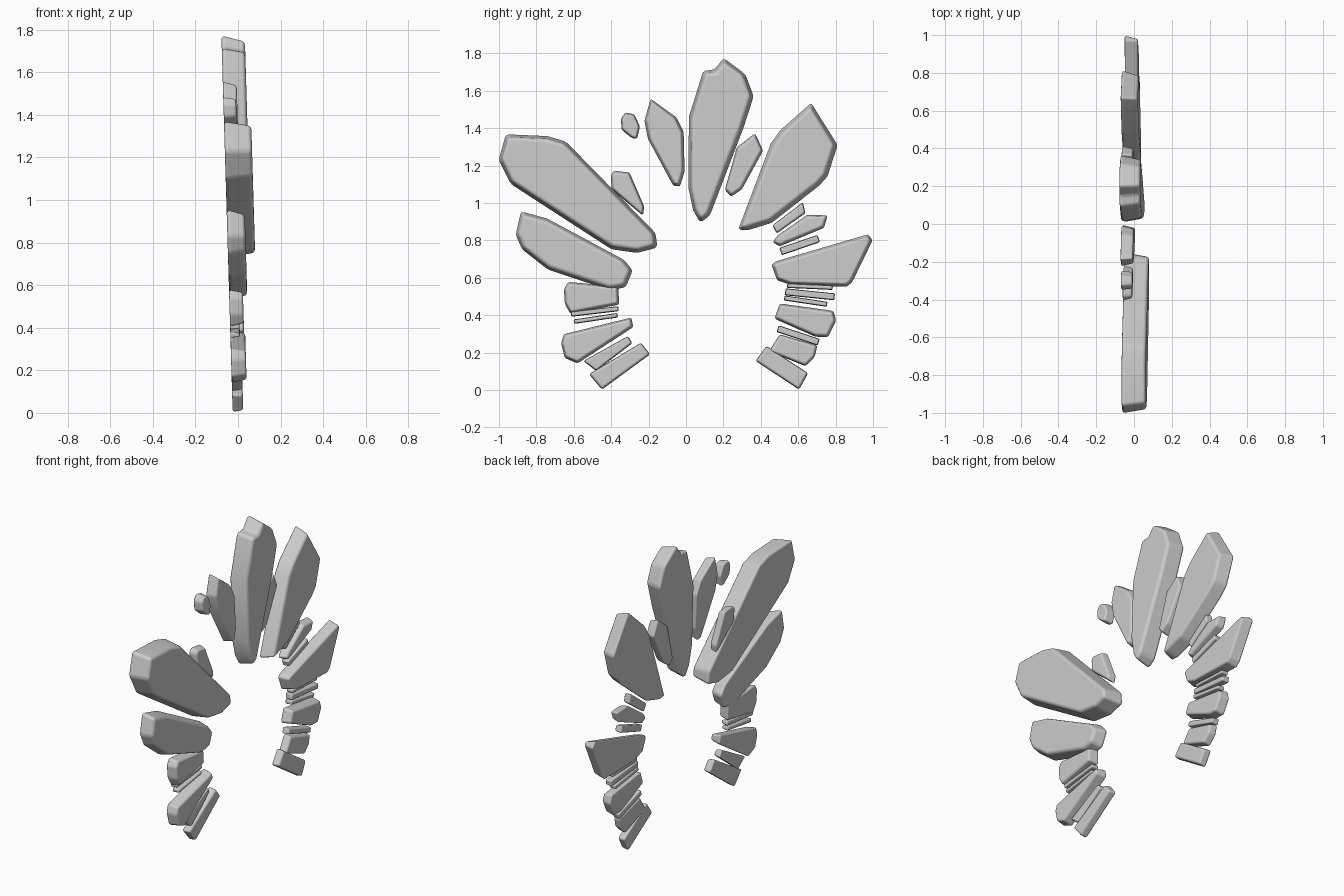
import bpy, bmesh
from mathutils import Vector


def stone(name, outline, depth=0.06, inset=0.012, bevel=0.012):
    """Slab of rock: outline in (y, z), wall side at -x, slightly smaller face at +x."""
    pts = [Vector(p) for p in outline]
    n = len(pts)
    area = sum(pts[i].x * pts[(i + 1) % n].y - pts[(i + 1) % n].x * pts[i].y for i in range(n))
    if area < 0:
        pts.reverse()
    face = []
    for i, p in enumerate(pts):
        a = (p - pts[i - 1]).normalized()
        b = (pts[(i + 1) % n] - p).normalized()
        na, nb = Vector((-a.y, a.x)), Vector((-b.y, b.x))
        face.append(p + (na + nb) / (1 + max(na.dot(nb), 0)) * inset)
    lean = lambda z: -0.025 - 0.03 * z      # the whole ring leans back
    bm = bmesh.new()
    back = [bm.verts.new((lean(p.y), p.x, p.y)) for p in pts]
    front = [bm.verts.new((lean(p.y) + depth, p.x, p.y)) for p in face]
    bm.faces.new(back[::-1])
    bm.faces.new(front)
    for i in range(n):
        j = (i + 1) % n
        bm.faces.new((back[i], back[j], front[j], front[i]))
    bmesh.ops.recalc_face_normals(bm, faces=bm.faces)
    me = bpy.data.meshes.new(name)
    bm.to_mesh(me)
    bm.free()
    ob = bpy.data.objects.new(name, me)
    bpy.context.collection.objects.link(ob)
    mod = ob.modifiers.new("worn_edges", "BEVEL")
    mod.width, mod.segments = bevel, 3
    mod.limit_method = "ANGLE"
    mod.angle_limit = 0.3
    mod.harden_normals = True
    for f in me.polygons:
        f.use_smooth = True
    return ob


def bar(name, a, b, width, depth=0.045):
    """Thin straight shim between two end points."""
    a, b = Vector(a), Vector(b)
    d = (b - a).normalized()
    s = Vector((-d.y, d.x)) * width / 2
    return stone(name, [a - s, b - s, b + s, a + s], depth, 0.003, 0.007)


# left pillar, bottom to top
stone("left_foot_stone", [(-.52, .085), (-.24, .255), (-.19, .19), (-.45, 0)], .05, .006)
stone("left_foot_shim", [(-.55, .155), (-.31, .29), (-.285, .25), (-.48, .1)], .045, .006, .009)
stone("left_wedge", [(-.67, .25), (-.655, .30), (-.29, .39), (-.28, .335), (-.58, .14), (-.65, .17)], .07)
bar("left_shim_low", (-.60, .365), (-.365, .40), .025)
bar("left_shim_high", (-.615, .405), (-.36, .435), .028)
stone("left_block", [(-.655, .54), (-.63, .58), (-.36, .555), (-.355, .455), (-.62, .405), (-.65, .46)], .065)

# large left arch stones
stone("left_lower_arch_stone", [(-.915, .83), (-.885, .96), (-.74, .92), (-.33, .70), (-.28, .64),
                                (-.32, .545), (-.41, .53), (-.74, .64), (-.88, .75)], .085, .02, .018)
stone("left_upper_arch_stone", [(-1.005, 1.23), (-.965, 1.37), (-.74, 1.36), (-.64, 1.33), (-.16, .84),
                                (-.15, .76), (-.26, .73), (-.40, .75), (-.94, 1.10)], .128, .02, .018)
stone("left_filler", [(-.405, 1.15), (-.385, 1.175), (-.30, 1.165), (-.22, .98), (-.23, .93), (-.40, 1.07)], .05)

# crown
stone("loose_pebble", [(-.35, 1.45), (-.325, 1.485), (-.275, 1.475), (-.245, 1.41), (-.26, 1.34),
                       (-.29, 1.345), (-.345, 1.39)], .06, .008)
stone("crown_left_stone", [(-.225, 1.44), (-.19, 1.56), (-.05, 1.46), (-.01, 1.38), (-.005, 1.17),
                           (-.03, 1.085), (-.07, 1.09), (-.205, 1.34)], .065, .016)
stone("keystone", [(.01, 1.08), (.012, 1.46), (.09, 1.71), (.15, 1.715), (.20, 1.78), (.32, 1.69),
                   (.365, 1.57), (.31, 1.40), (.13, .93), (.075, .89), (.035, .96)], .11, .02, .018)
stone("crown_right_filler", [(.205, 1.07), (.27, 1.30), (.37, 1.375), (.415, 1.28), (.30, 1.07), (.24, 1.03)], .06)
stone("right_upper_arch_stone", [(.275, .855), (.45, 1.32), (.50, 1.39), (.67, 1.54), (.815, 1.31),
                                 (.76, 1.14), (.715, 1.09), (.46, .89), (.33, .85)], .09, .025, .018)

# right pillar, top to bottom
stone("right_cap_shim", [(.46, .88), (.625, 1.005), (.64, .945), (.485, .835)], .045, .006, .009)
stone("right_small_stone", [(.46, .79), (.49, .83), (.65, .94), (.76, .935), (.74, .865), (.50, .765)], .055)
bar("right_upper_shim", (.505, .74), (.71, .81), .042)
stone("right_wing_stone", [(.455, .67), (.485, .585), (.56, .56), (.86, .55), (.89, .575),
                           (1.0, .80), (.975, .835), (.48, .69)], .07, .016)
bar("right_shim_1", (.54, .558), (.785, .547), .025)
bar("right_shim_2", (.53, .525), (.795, .498), .038)
bar("right_shim_3", (.525, .492), (.755, .458), .028)
stone("right_block", [(.47, .38), (.50, .465), (.79, .425), (.805, .37), (.76, .28), (.69, .283)], .065)
bar("right_shim_4", (.49, .328), (.71, .255), .038)
stone("right_lower_block", [(.44, .205), (.50, .30), (.705, .24), (.69, .175), (.64, .125)], .05, .009)
stone("right_foot_stone", [(.37, .155), (.43, .238), (.655, .09), (.605, 0)], .05, .006)
